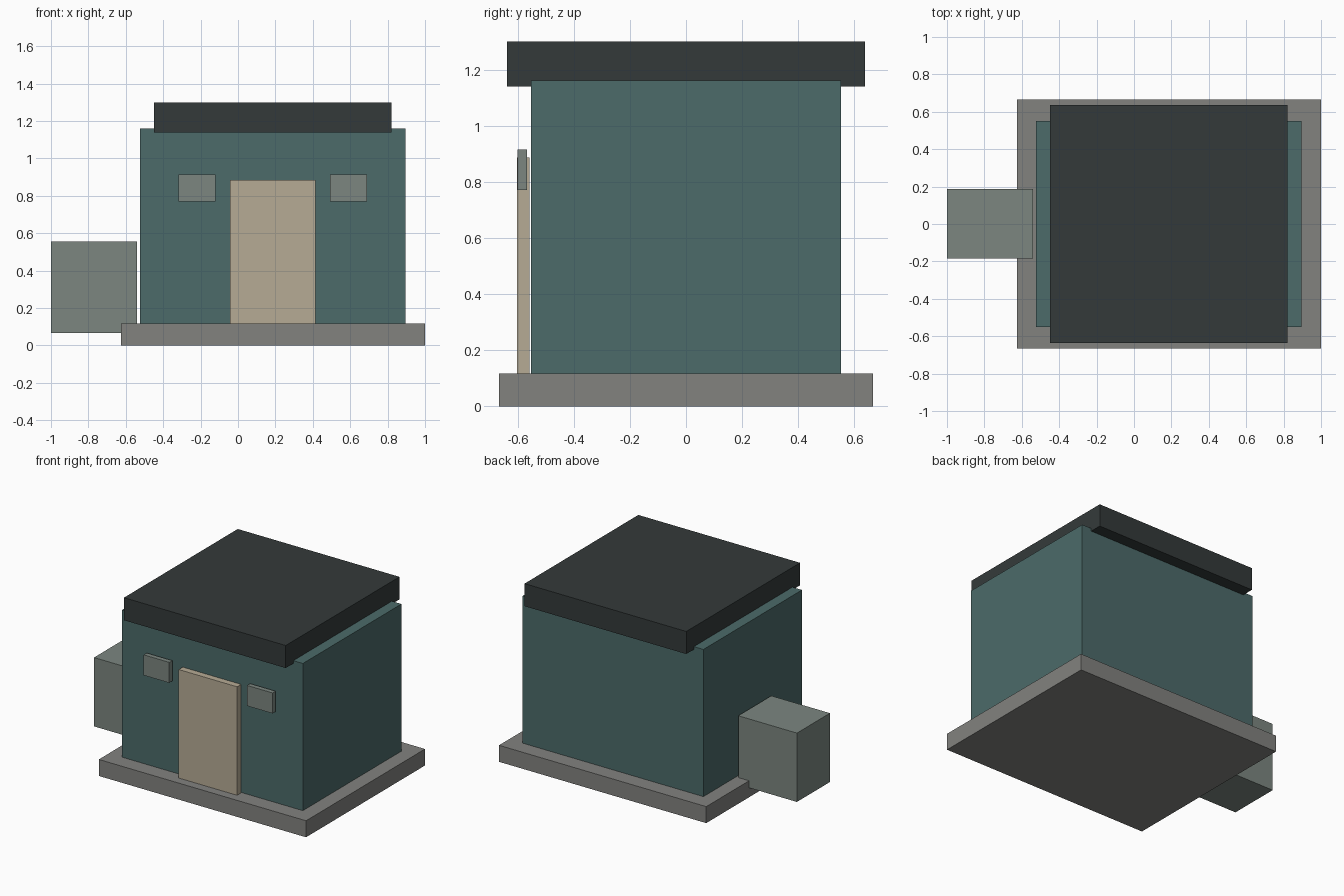
import bpy
import bmesh
from mathutils import Vector

if "Cube" in bpy.data.objects:
    bpy.data.objects.remove(bpy.data.objects["Cube"])


def material(name, rgb):
    m = bpy.data.materials.new(name)
    m.diffuse_color = (*rgb, 1)
    m.use_nodes = True
    m.node_tree.nodes["Principled BSDF"].inputs["Base Color"].default_value = m.diffuse_color
    return m


TEAL = material("teal_wall", (0.072, 0.145, 0.142))
DARK = material("dark_roof", (0.034, 0.042, 0.042))
STONE = material("stone_grey", (0.223, 0.223, 0.212))
TAN = material("tan_door", (0.47, 0.41, 0.30))
METAL = material("grey_green", (0.20, 0.24, 0.216))


def box(name, x, y, z, mat):
    """Axis-aligned box from (min, max) ranges, origin at its centre."""
    lo, hi = Vector((x[0], y[0], z[0])), Vector((x[1], y[1], z[1]))
    bm = bmesh.new()
    bmesh.ops.create_cube(bm, size=1)
    bmesh.ops.scale(bm, vec=hi - lo, verts=bm.verts)
    mesh = bpy.data.meshes.new(name)
    bm.to_mesh(mesh)
    bm.free()
    mesh.materials.append(mat)
    obj = bpy.data.objects.new(name, mesh)
    obj.location = (lo + hi) / 2
    bpy.context.collection.objects.link(obj)
    return obj


CX = 0.186      # centre line of the building
BASE_TOP = 0.117

# Main building: plinth, walls and overhanging flat roof
box("plinth", (-0.625, 1.0), (-0.666, 0.666), (0, BASE_TOP), STONE)
box("walls", (CX - 0.709, CX + 0.709), (-0.552, 0.552), (BASE_TOP, 1.16), TEAL)
box("roof", (CX - 0.634, CX + 0.634), (-0.637, 0.637), (1.14, 1.30), DARK)

# Door panel on the front
box("door", (CX - 0.229, CX + 0.229), (-0.603, -0.558), (BASE_TOP, 0.886), TAN)

# Small windows either side of the door
for side, label in ((-1, "left"), (1, "right")):
    c = CX + side * 0.405
    box(f"{label}_window", (c - 0.1, c + 0.1), (-0.60, -0.566), (0.77, 0.915), METAL)

# Utility box beside the left wall
box("utility_box", (-1.0, -0.54), (-0.184, 0.186), (0.067, 0.555), METAL)
